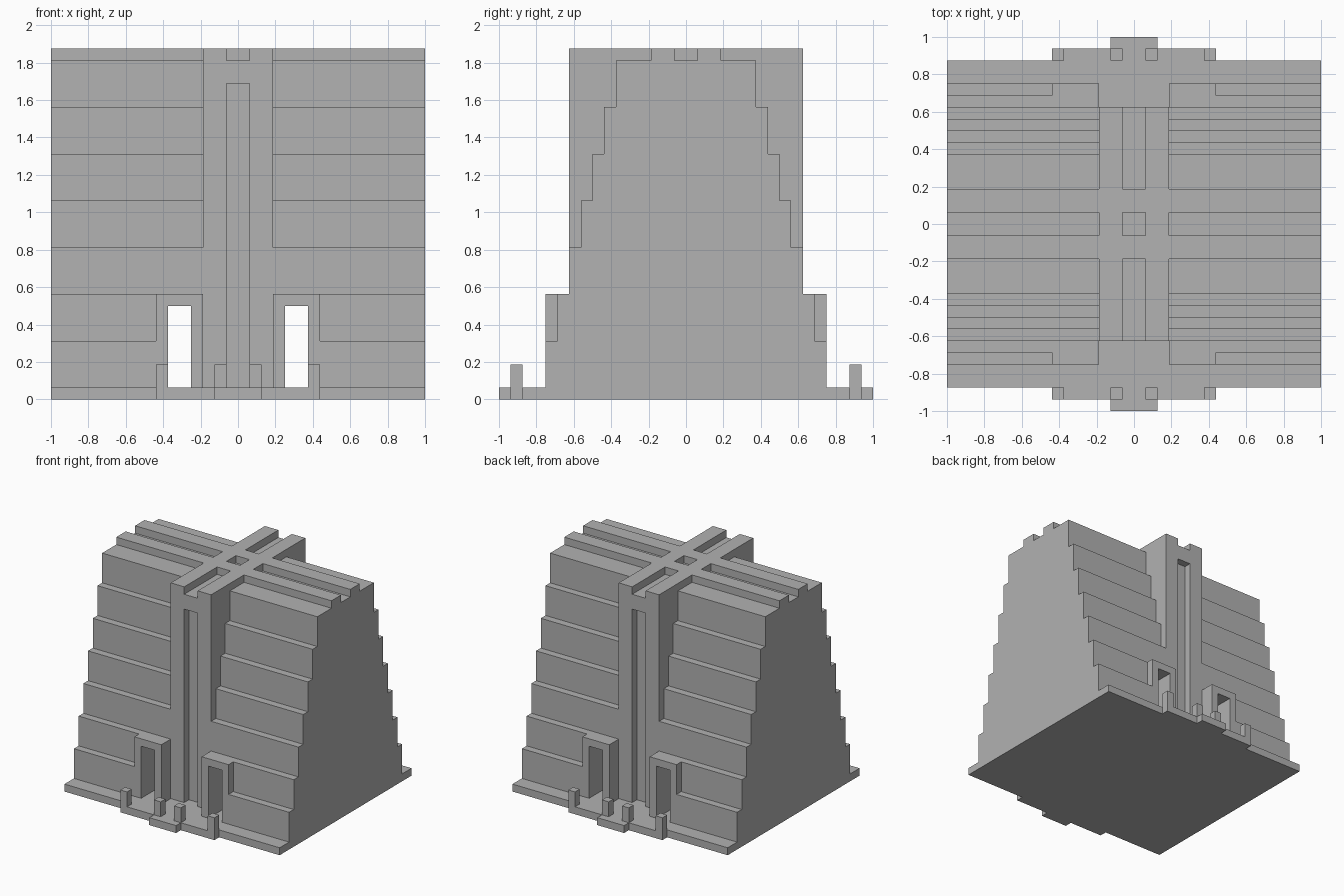
import bpy
import bmesh
from mathutils import Vector

U = 1 / 16  # the whole building sits on a sixteenth grid

default_cube = bpy.data.objects.get("Cube")
if default_cube:
    bpy.data.objects.remove(default_cube, do_unlink=True)

stone = bpy.data.materials.new("grey_stone")
stone.use_nodes = True
GREY = (0.445, 0.445, 0.445, 1)
stone.diffuse_color = GREY
stone.node_tree.nodes["Principled BSDF"].inputs["Base Color"].default_value = GREY


def finish(name, bm):
    bmesh.ops.recalc_face_normals(bm, faces=bm.faces)
    mesh = bpy.data.meshes.new(name)
    bm.to_mesh(mesh)
    bm.free()
    mesh.materials.append(stone)
    obj = bpy.data.objects.new(name, mesh)
    bpy.context.collection.objects.link(obj)
    return obj


def boxes(name, spans):
    """One object from boxes given as ((x0, x1), (y0, y1), (z0, z1)) in grid units."""
    bm = bmesh.new()
    for span in spans:
        verts = bmesh.ops.create_cube(bm, size=1)["verts"]
        for v in verts:
            v.co = Vector([(a + b) / 2 + c * (b - a) for (a, b), c in zip(span, v.co)]) * U
    return finish(name, bm)


def prism(name, points, offset):
    """Extrude a closed outline along an offset, both in grid units."""
    bm = bmesh.new()
    face = bm.faces.new([bm.verts.new(Vector(p) * U) for p in points])
    result = bmesh.ops.extrude_face_region(bm, geom=[face], use_keep_orig=True)
    moved = [g for g in result["geom"] if isinstance(g, bmesh.types.BMVert)]
    bmesh.ops.translate(bm, verts=moved, vec=Vector(offset) * U)
    return finish(name, bm)


def apply(obj, mod):
    with bpy.context.temp_override(object=obj, active_object=obj, selected_objects=[obj]):
        bpy.ops.object.modifier_apply(modifier=mod.name)


def carve(obj, spans):
    cutter = boxes("cutter", spans)
    cutter.hide_render = True
    mod = obj.modifiers.new("carve", "BOOLEAN")
    mod.operation = "DIFFERENCE"
    mod.solver = "EXACT"
    mod.object = cutter
    apply(obj, mod)
    bpy.data.objects.remove(cutter, do_unlink=True)


def mirror(obj, x=True, y=False):
    mod = obj.modifiers.new("mirror", "MIRROR")
    mod.use_axis = (x, y, False)
    mod.use_mirror_merge = False
    apply(obj, mod)


# Base slab with stepped entrance landings front and back
corner = [(16, 14), (7, 14), (7, 15), (2, 15), (2, 16)]
half = corner + [(-x, y) for x, y in reversed(corner)]
outline = half + [(x, -y) for x, y in reversed(half)]
prism("base_slab", [(x, y, 0) for x, y in outline], (0, 0, 1))

# Terraced wings: each storey steps in by one unit, roof carries two ridges
side = []
for storey in range(7):
    depth, bottom = 12 - storey, 1 + 4 * storey
    side += [(depth, bottom), (depth, bottom + 4)]
side += [(3, 29), (3, 30), (1, 30), (1, 29)]
section = side + [(-y, z) for y, z in reversed(side)]
wings = prism("terraced_wings", [(3, y, z) for y, z in section], (13, 0, 0))
carve(wings, [((4, 6), (-13, 13), (0, 8))])  # passage through the building
mirror(wings)

# Central tower with tall window slots, roof channels and a small roof well
tower = boxes("central_tower", [((-3, 3), (-10, 10), (1, 30))])
slots = [((-1, 1), (-1, 1), (29, 31))]
for s in (-1, 1):
    slots.append(((-1, 1), tuple(sorted((9 * s, 11 * s))), (0, 27)))
    slots.append(((-1, 1), tuple(sorted((3 * s, 11 * s))), (29, 31)))
carve(tower, slots)

# Portal frames projecting around the passage mouths
portals = boxes("portal_frames", [
    ((3, 4), (11, 12), (5, 9)),
    ((6, 7), (11, 12), (5, 9)),
    ((4, 6), (11, 12), (8, 9)),
])
mirror(portals, y=True)

# Short posts along the landings
posts = boxes("entrance_posts", [((x, x + 1), (14, 15), (1, 3)) for x in (1, 6)])
mirror(posts, y=True)
